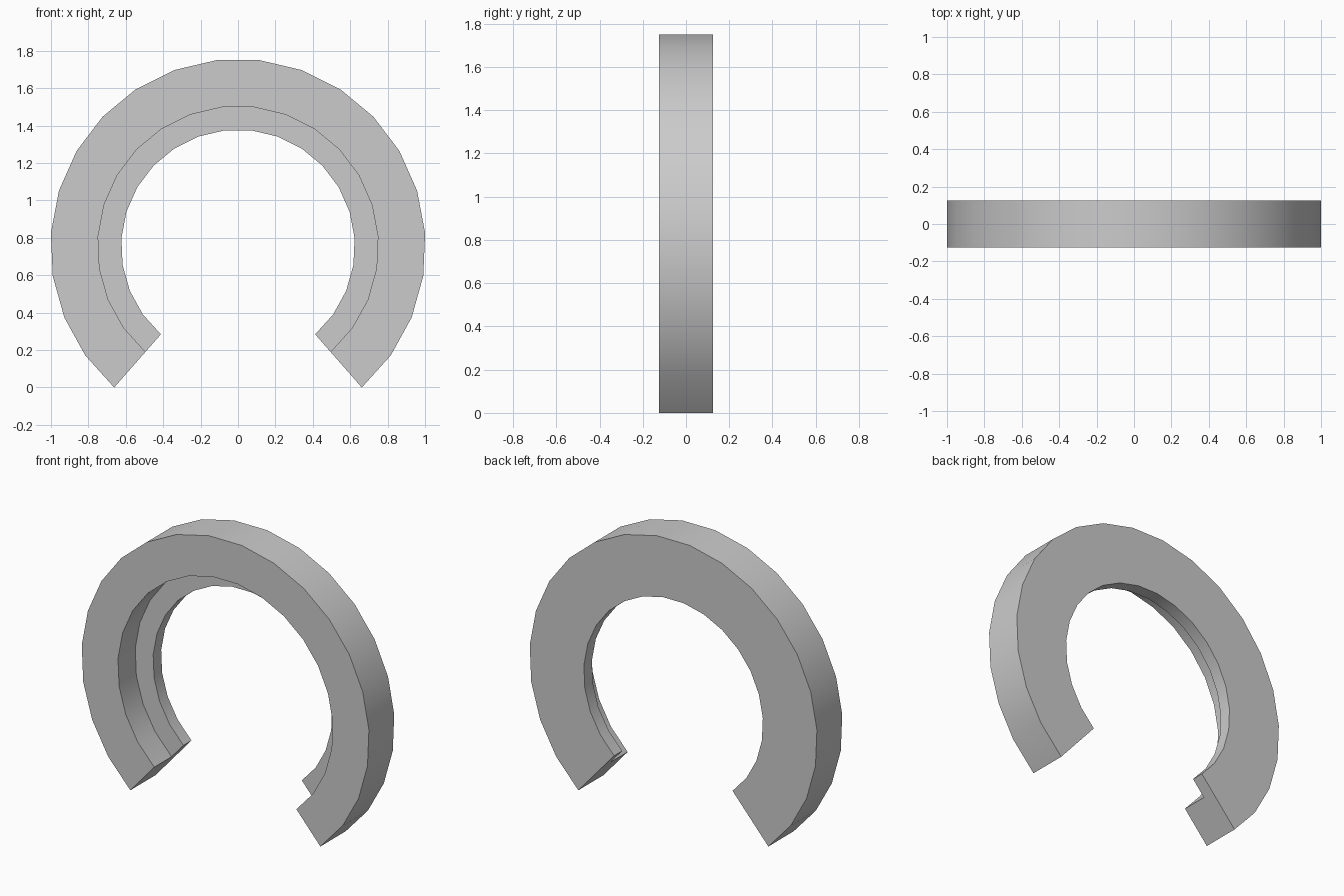
import bpy, bmesh, math

cube = bpy.data.objects.get("Cube")
if cube:
    bpy.data.objects.remove(cube, do_unlink=True)

SEGMENTS = 21
HALF_ARC = math.radians(138.7)
CENTRE_Z = 0.753
OUTER, STEP, INNER = 1.003, 0.75, 0.625
HALF_DEPTH = 0.126
LIP_FRONT = HALF_DEPTH - 0.08

# Plain grey finish
grey = bpy.data.materials.new("light grey")
grey.use_nodes = True
grey.diffuse_color = (0.6, 0.6, 0.6, 1)
grey.node_tree.nodes["Principled BSDF"].inputs["Base Color"].default_value = grey.diffuse_color

# L-shaped cross-section (radius, y): thick ring with a thin lip at the back
section = [(OUTER, -HALF_DEPTH), (OUTER, HALF_DEPTH), (INNER, HALF_DEPTH),
           (INNER, LIP_FRONT), (STEP, LIP_FRONT), (STEP, -HALF_DEPTH)]

# Sweep the section along the open arc
bm = bmesh.new()
rings = []
for i in range(SEGMENTS + 1):
    a = HALF_ARC * (2 * i / SEGMENTS - 1)
    rings.append([bm.verts.new((r * math.sin(a), y, CENTRE_Z + r * math.cos(a)))
                  for r, y in section])
n = len(section)
for a, b in zip(rings, rings[1:]):
    for j in range(n):
        k = (j + 1) % n
        bm.faces.new((a[j], a[k], b[k], b[j]))

# Close both ends
bm.faces.new(rings[0])
bm.faces.new(rings[-1])
bmesh.ops.recalc_face_normals(bm, faces=bm.faces)

mesh = bpy.data.meshes.new("open_ring")
bm.to_mesh(mesh)
bm.free()
mesh.materials.append(grey)
ring = bpy.data.objects.new("open_ring", mesh)
bpy.context.collection.objects.link(ring)

# Smooth round the curve, crisp at the rims
bpy.ops.object.select_all(action="DESELECT")
ring.select_set(True)
bpy.context.view_layer.objects.active = ring
bpy.ops.object.shade_smooth_by_angle(angle=math.radians(30))
